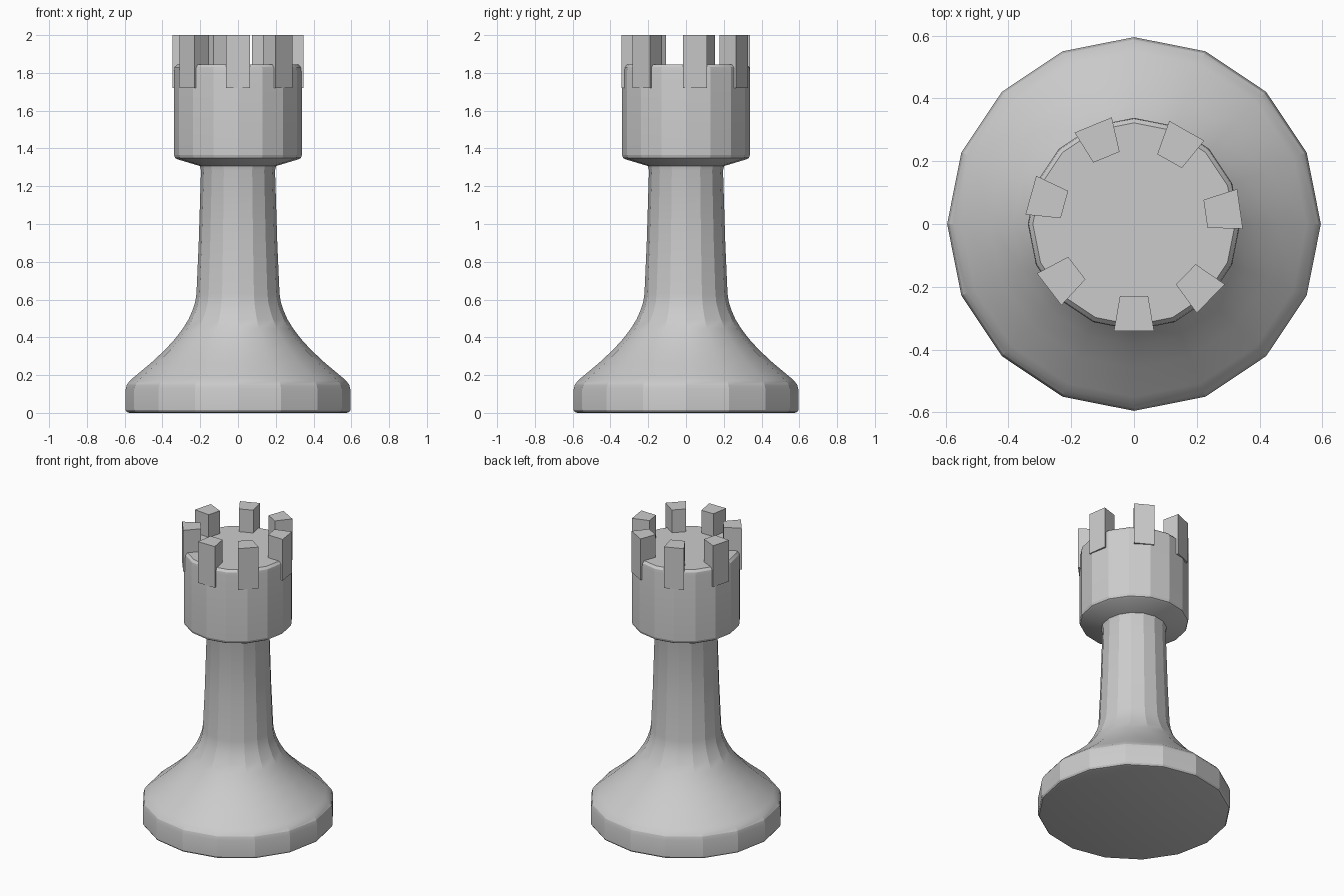
import bpy, bmesh, math

if "Cube" in bpy.data.objects:
    bpy.data.objects.remove(bpy.data.objects["Cube"])

SIDES = 16


def finish(name, bm):
    bmesh.ops.recalc_face_normals(bm, faces=bm.faces)
    me = bpy.data.meshes.new(name)
    bm.to_mesh(me)
    bm.free()
    ob = bpy.data.objects.new(name, me)
    bpy.context.collection.objects.link(ob)
    return ob


def loft(name, rings):
    """Skin a closed solid through a stack of equal-length point rings."""
    bm = bmesh.new()
    loops = [[bm.verts.new(p) for p in ring] for ring in rings]
    n = len(loops[0])
    for a, b in zip(loops, loops[1:]):
        for i in range(n):
            j = (i + 1) % n
            bm.faces.new((a[i], a[j], b[j], b[i]))
    bm.faces.new(loops[0][::-1])
    bm.faces.new(loops[-1])
    return finish(name, bm)


def ring(r, z):
    return [(r * math.cos(math.tau * i / SIDES), r * math.sin(math.tau * i / SIDES), z)
            for i in range(SIDES)]


# Turned body: foot, flared skirt, tapering column and drum head
profile = [
    (0.575, 0.0), (0.588, 0.004), (0.595, 0.015), (0.595, 0.125), (0.588, 0.15),
    (0.573, 0.17), (0.55, 0.19), (0.46, 0.265), (0.385, 0.335), (0.335, 0.39),
    (0.293, 0.445), (0.262, 0.495), (0.24, 0.545), (0.227, 0.585), (0.22, 0.63),
    (0.208, 0.90), (0.196, 1.285), (0.202, 1.307), (0.322, 1.343), (0.333, 1.35),
    (0.338, 1.365), (0.338, 1.81), (0.335, 1.83), (0.322, 1.845),
]
body = loft("tower_body", [ring(r, z) for r, z in profile])
bpy.context.view_layer.objects.active = body
body.select_set(True)
bpy.ops.object.shade_smooth_by_angle(angle=math.radians(18))
body.select_set(False)

# Seven slightly uneven wedge-shaped battlements around the rim
plan = [(0.23, -0.045), (0.341, -0.064), (0.341, 0.064), (0.23, 0.045)]
for k, deg in enumerate([-90, -44.2, 8.1, 60.5, 112.4, 164.4, 217.6]):
    tooth = loft(f"battlement_{k + 1}", [[(x, y, z) for x, y in plan] for z in (1.72, 2.0)])
    tooth.rotation_euler.z = math.radians(deg)
